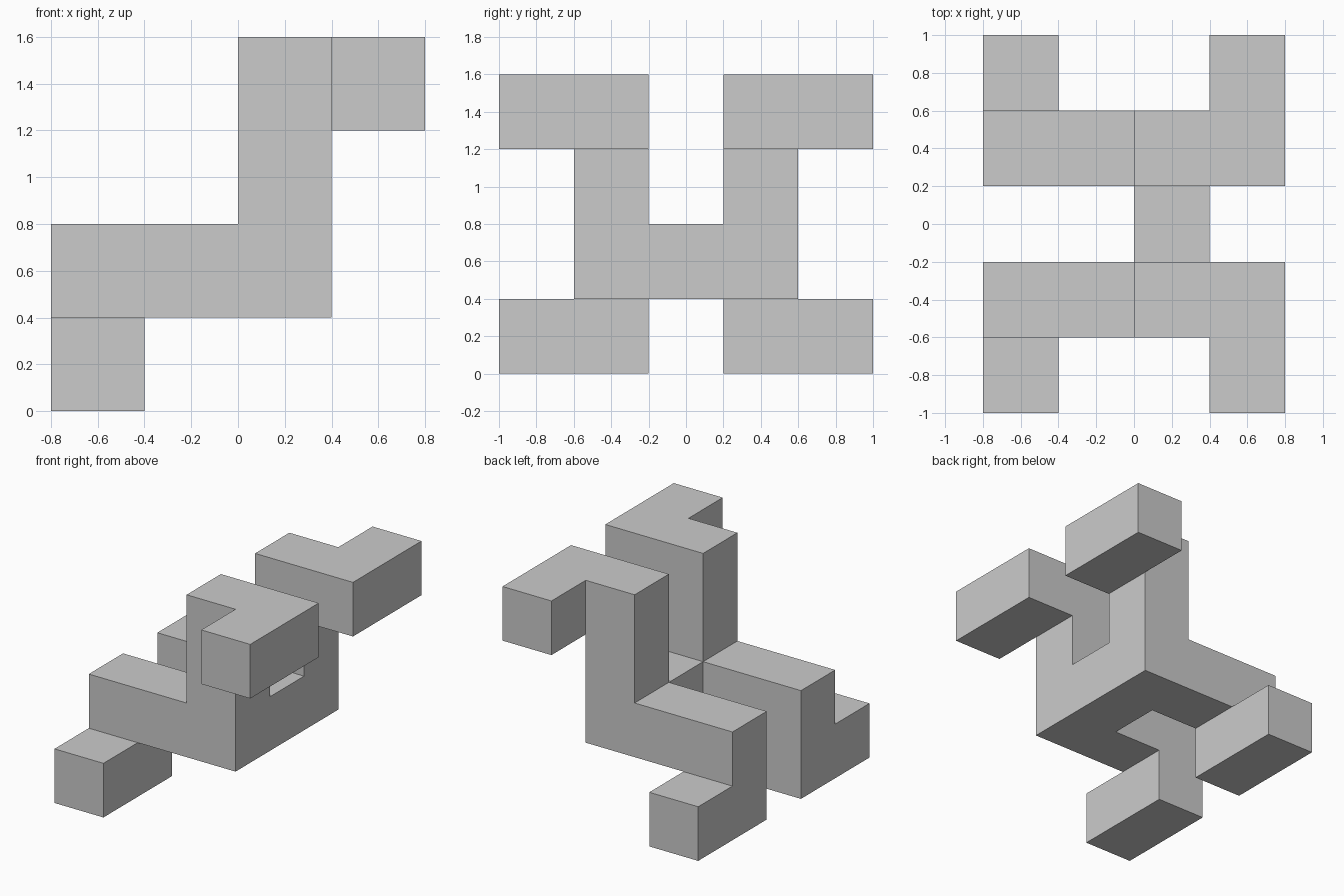
import bpy, bmesh
from math import radians
from mathutils import Vector

if "Cube" in bpy.data.objects:
    bpy.data.objects.remove(bpy.data.objects["Cube"])

S = 0.4  # edge length of one block

# Block centres in grid units (x, y, z) for one side of the figure
foot = [(-1.5, 2, 0.5), (-1.5, 1, 0.5)]
leg = [(-1.5, 1, 1.5), (-0.5, 1, 1.5), (0.5, 1, 1.5)]
arm = [(0.5, 1, 2.5), (0.5, 1, 3.5)]
hand = [(1.5, 1, 3.5), (1.5, 2, 3.5)]
bridge = [(0.5, 0, 1.5)]

# Mirror the limbs across y; the bridge joins the two sides
cells = {(x, s * y, z) for x, y, z in foot + leg + arm + hand for s in (1, -1)}
cells |= set(bridge)

# Skin the blocks: keep only faces with no neighbour behind them
bm = bmesh.new()
for c in cells:
    for axis in range(3):
        for sign in (1, -1):
            n = Vector((0, 0, 0))
            n[axis] = sign
            if tuple(Vector(c) + n) in cells:
                continue
            u = Vector((0, 0, 0))
            u[(axis + 1) % 3] = 0.5
            v = n.cross(u)
            mid = Vector(c) + n * 0.5
            corners = (mid - u - v, mid + u - v, mid + u + v, mid - u + v)
            bm.faces.new([bm.verts.new(p * S) for p in corners])

# Weld the skin and merge coplanar faces
bmesh.ops.remove_doubles(bm, verts=bm.verts, dist=1e-4)
bmesh.ops.dissolve_limit(bm, angle_limit=radians(1), verts=bm.verts, edges=bm.edges)
bmesh.ops.recalc_face_normals(bm, faces=bm.faces)

mesh = bpy.data.meshes.new("block_figure")
bm.to_mesh(mesh)
bm.free()
bpy.context.collection.objects.link(bpy.data.objects.new("block_figure", mesh))
